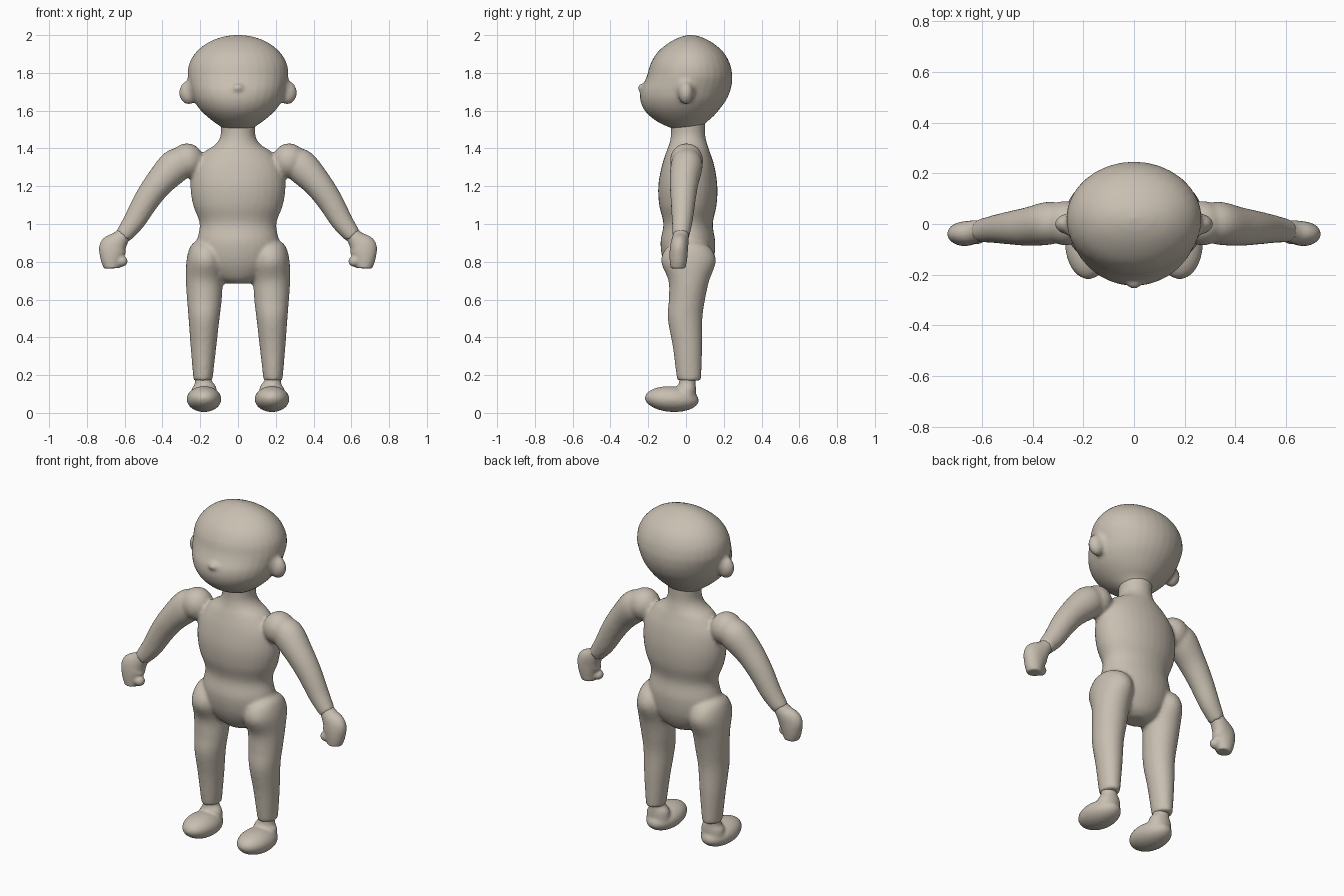
import bpy, bmesh
from mathutils import Vector, Matrix

cube = bpy.data.objects.get("Cube")
if cube:
    bpy.data.objects.remove(cube)

clay = bpy.data.materials.new("warm grey clay")
clay.use_nodes = True
COLOUR = (0.58, 0.52, 0.44, 1)
clay.diffuse_color = COLOUR
clay.node_tree.nodes["Principled BSDF"].inputs["Base Color"].default_value = COLOUR
clay.node_tree.nodes["Principled BSDF"].inputs["Roughness"].default_value = 0.8


def spline(rows, steps=6):
    """Catmull-Rom interpolation of ring rows (x, y, z, width, depth)."""
    pts = [Vector(r) for r in rows]
    pts = [2 * pts[0] - pts[1]] + pts + [2 * pts[-1] - pts[-2]]
    out = []
    for a, b, c, d in zip(pts, pts[1:], pts[2:], pts[3:]):
        for i in range(steps):
            t = i / steps
            out.append(b + 0.5 * t * (c - a + t * (2*a - 5*b + 4*c - d + t * (3*(b - c) + d - a))))
    return out + [pts[-2]]


def loft(bm, rows, side=1, sides=32):
    """Tube through elliptical rings that stay square to the path in the xz plane."""
    rings = []
    path = spline(rows)
    disc = bmesh.new()
    bmesh.ops.create_circle(disc, segments=sides, radius=1)
    circle = [v.co.copy() for v in disc.verts]
    disc.free()
    for i, p in enumerate(path):
        before, after = path[max(i - 1, 0)], path[min(i + 1, len(path) - 1)]
        tangent = Vector((after[0] - before[0], 0, after[2] - before[2])).normalized()
        across = Vector((tangent.z, 0, -tangent.x))
        ring = []
        for c in circle:
            co = Vector(p[:3]) + across * c.x * max(p[3], .005) + Vector((0, c.y * max(p[4], .005), 0))
            co.x *= side
            ring.append(bm.verts.new(co))
        rings.append(ring)
    for low, high in zip(rings, rings[1:]):
        for i in range(sides):
            j = (i + 1) % sides
            bm.faces.new((low[i], low[j], high[j], high[i]))
    bm.faces.new(rings[0])
    bm.faces.new(rings[-1])


def upright(bm, rows):
    """Vertical loft from rows of (height, half width, front, back)."""
    loft(bm, [(0, (f + b) / 2, z, w, (b - f) / 2) for z, w, f, b in rows])


def ball(bm, centre, size, tilt=0):
    m = Matrix.Translation(centre) @ Matrix.Rotation(tilt, 4, 'X') @ Matrix.Diagonal((*size, 1))
    bmesh.ops.create_uvsphere(bm, u_segments=32, v_segments=20, radius=1, matrix=m)


def fuse(name, bm, voxel=0.011, passes=5):
    """Melt overlapping shapes into one smooth skin."""
    bmesh.ops.recalc_face_normals(bm, faces=bm.faces)
    for f in bm.faces:
        f.smooth = True
    mesh = bpy.data.meshes.new(name)
    bm.to_mesh(mesh)
    bm.free()
    mesh.materials.append(clay)
    obj = bpy.data.objects.new(name, mesh)
    bpy.context.collection.objects.link(obj)
    remesh = obj.modifiers.new("skin", 'REMESH')
    remesh.mode = 'VOXEL'
    remesh.voxel_size = voxel
    remesh.use_smooth_shade = True
    soften = obj.modifiers.new("soften", 'SMOOTH')
    soften.factor = 0.5
    soften.iterations = passes
    return obj


# Head with muzzle, nose and ears
bm = bmesh.new()
upright(bm, [(1.50, .07, -.06, .08), (1.535, .12, -.14, .105), (1.57, .165, -.19, .145),
             (1.61, .205, -.225, .18), (1.66, .237, -.243, .215), (1.71, .253, -.24, .236),
             (1.75, .262, -.222, .244), (1.79, .267, -.205, .245), (1.85, .258, -.187, .232),
             (1.91, .222, -.15, .198), (1.96, .16, -.09, .14), (1.99, .085, -.03, .08),
             (2.002, .01, .02, .03)])
ball(bm, (0, -.235, 1.72), (.03, .02, .022))
for s in (1, -1):
    ball(bm, (s * .262, 0, 1.695), (.05, .04, .062))
    ball(bm, (s * .235, 0, 1.72), (.045, .055, .065))
fuse("head", bm)

# Torso, neck, arms and legs
bm = bmesh.new()
upright(bm, [(.685, .06, -.04, .07), (.72, .13, -.08, .11), (.8, .2, -.12, .145),
             (.9, .217, -.135, .155), (1.0, .203, -.12, .142), (1.1, .238, -.142, .162),
             (1.2, .252, -.147, .166), (1.3, .237, -.13, .152), (1.38, .18, -.105, .127),
             (1.42, .12, -.09, .113), (1.47, .092, -.08, .102), (1.56, .095, -.08, .102)])
arm = [(.28, .005, 1.35, .07, .07), (.335, .003, 1.305, .089, .085), (.42, -.01, 1.215, .076, .076),
       (.485, -.015, 1.125, .068, .066), (.55, -.02, 1.015, .058, .055),
       (.61, -.027, .935, .044, .045)]
leg = [(.165, .01, .905, .05, .06), (.17, .013, .87, .085, .12), (.173, .013, .8, .1, .145),
       (.178, .015, .7, .098, .108), (.178, .005, .6, .092, .096), (.18, -.005, .5, .082, .092),
       (.183, .008, .35, .068, .078), (.185, .015, .2, .053, .066), (.185, .017, .17, .05, .06)]
for s in (1, -1):
    ball(bm, (s * .27, .003, 1.335), (.088, .088, .092))
    loft(bm, arm, s)
    loft(bm, leg, s)
fuse("body", bm)

# Mitten hands and rounded feet
hand = [(.595, -.025, .955, .038, .04), (.625, -.03, .92, .048, .045), (.66, -.037, .875, .074, .048),
        (.67, -.04, .82, .06, .047), (.668, -.042, .765, .042, .04)]
for side, s in (("left", 1), ("right", -1)):
    bm = bmesh.new()
    loft(bm, hand, s)
    ball(bm, (s * .618, -.05, .803), (.034, .03, .03))
    fuse(side + "_hand", bm, 0.008, 3)

    bm = bmesh.new()
    ball(bm, (s * .18, -.075, .073), (.092, .143, .068), -.06)
    loft(bm, [(.18, 0, .07, .07, .055), (.18, .003, .13, .066, .05),
              (.183, .007, .16, .046, .044), (.185, .01, .2, .045, .045)], s)
    fuse(side + "_foot", bm, 0.009, 4)
